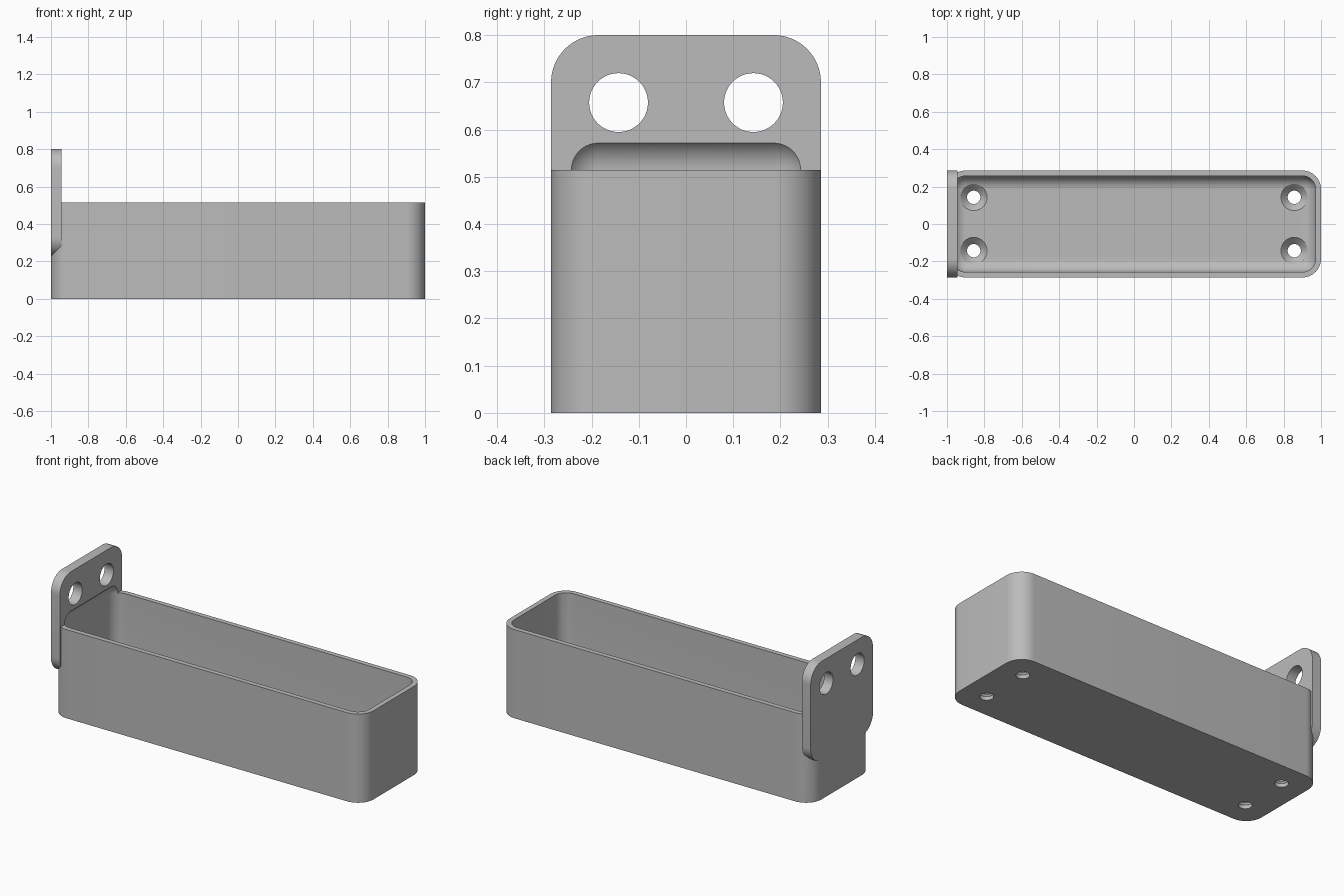
import bpy, bmesh
from math import cos, sin, pi, radians
from mathutils import Matrix

if "Cube" in bpy.data.objects:
    bpy.data.objects.remove(bpy.data.objects["Cube"], do_unlink=True)

MM = 2 / 70               # the part is laid out on a 70 unit grid
LENGTH, WIDTH = 70 * MM, 20 * MM
BOX_H, PLATE_H = 18 * MM, 28 * MM
WALL, FLOOR, PLATE_T = MM, 2 * MM, 2 * MM
OUTER_R, INNER_R = 3.5 * MM, 2.5 * MM

grey = bpy.data.materials.new("plain grey")
grey.use_nodes = True
COLOUR = (0.5, 0.5, 0.5, 1)
grey.diffuse_color = COLOUR
grey.node_tree.nodes["Principled BSDF"].inputs["Base Color"].default_value = COLOUR


def finish(name, bm):
    bmesh.ops.recalc_face_normals(bm, faces=bm.faces[:])
    mesh = bpy.data.meshes.new(name)
    bm.to_mesh(mesh)
    bm.free()
    mesh.materials.append(grey)
    obj = bpy.data.objects.new(name, mesh)
    bpy.context.collection.objects.link(obj)
    return obj


def rounded_slab(name, u, v, r, place, depth):
    """Rounded rectangle spanning half sizes u, v, extruded along depth."""
    bm = bmesh.new()
    ring = []
    steps = 16
    for q, (su, sv) in enumerate(((1, 1), (-1, 1), (-1, -1), (1, -1))):
        for i in range(steps + 1):
            a = (q + i / steps) * pi / 2
            ring.append(bm.verts.new(place(su * (u - r) + r * cos(a),
                                           sv * (v - r) + r * sin(a))))
    face = bm.faces.new(ring)
    grown = bmesh.ops.extrude_face_region(bm, geom=[face])["geom"]
    bmesh.ops.translate(bm, vec=depth,
                        verts=[g for g in grown if isinstance(g, bmesh.types.BMVert)])
    return finish(name, bm)


def rounded_block(name, low, high, r):
    """Box with every edge rounded."""
    bm = bmesh.new()
    size = [b - a for a, b in zip(low, high)]
    mid = [(a + b) / 2 for a, b in zip(low, high)]
    bmesh.ops.create_cube(bm, size=1, matrix=Matrix.Translation(mid) @ Matrix.Diagonal((*size, 1)))
    bmesh.ops.bevel(bm, geom=bm.edges[:], offset=r, segments=12, profile=0.5, affect='EDGES')
    return finish(name, bm)


def turned(name, profile, matrix):
    """Solid of revolution from (radius, height) pairs."""
    bm = bmesh.new()
    n = 48
    rings = [[bm.verts.new(matrix @ Matrix.Rotation(2 * pi * i / n, 4, 'Z')
                           @ Matrix.Translation((r, 0, h)).to_translation())
              for i in range(n)] for r, h in profile]
    for a, b in zip(rings, rings[1:]):
        for i in range(n):
            j = (i + 1) % n
            bm.faces.new((a[i], a[j], b[j], b[i]))
    bm.faces.new(rings[0])
    bm.faces.new(rings[-1])
    return finish(name, bm)


def combine(target, other, operation):
    mod = target.modifiers.new(other.name, 'BOOLEAN')
    mod.operation, mod.solver, mod.object = operation, 'EXACT', other
    bpy.context.view_layer.objects.active = target
    bpy.ops.object.modifier_apply(modifier=mod.name)
    bpy.data.objects.remove(other, do_unlink=True)


# Box body and mounting plate, joined into one solid
tray = rounded_slab("tray", LENGTH / 2, WIDTH / 2, OUTER_R,
                    lambda u, v: (u, v, 0), (0, 0, BOX_H))
plate_low = 8 * MM
plate = rounded_slab("mounting_plate", WIDTH / 2, (PLATE_H - plate_low) / 2, OUTER_R,
                     lambda u, v: (-LENGTH / 2, u, v + (PLATE_H + plate_low) / 2),
                     (PLATE_T, 0, 0))
combine(tray, plate, 'UNION')

# Rounded cavity, which also scoops into the plate above the rim
x, y = LENGTH / 2 - WALL, WIDTH / 2 - WALL
cavity = rounded_block("cavity_cutter", (-x, -y, FLOOR), (x, y, BOX_H + INNER_R), INNER_R)
combine(tray, cavity, 'DIFFERENCE')

# Countersunk floor holes and plain plate holes
screw = [(1.25, -1), (1.25, 0.75), (2.5, 2), (2.5, 6)]
bore = [(2.18, -2), (2.18, 4)]
for side in (-1, 1):
    for end in (-1, 1):
        spot = Matrix.Translation((end * 30 * MM, side * 5 * MM, 0))
        combine(tray, turned("screw_cutter", [(r * MM, h * MM) for r, h in screw], spot),
                'DIFFERENCE')
    spot = (Matrix.Translation((-LENGTH / 2, side * 5 * MM, 23 * MM))
            @ Matrix.Rotation(pi / 2, 4, 'Y'))
    combine(tray, turned("bore_cutter", [(r * MM, h * MM) for r, h in bore], spot),
            'DIFFERENCE')

# Smooth rounds, crisp edges
bpy.ops.object.select_all(action='DESELECT')
tray.select_set(True)
bpy.context.view_layer.objects.active = tray
bpy.ops.object.shade_smooth_by_angle(angle=radians(30))
